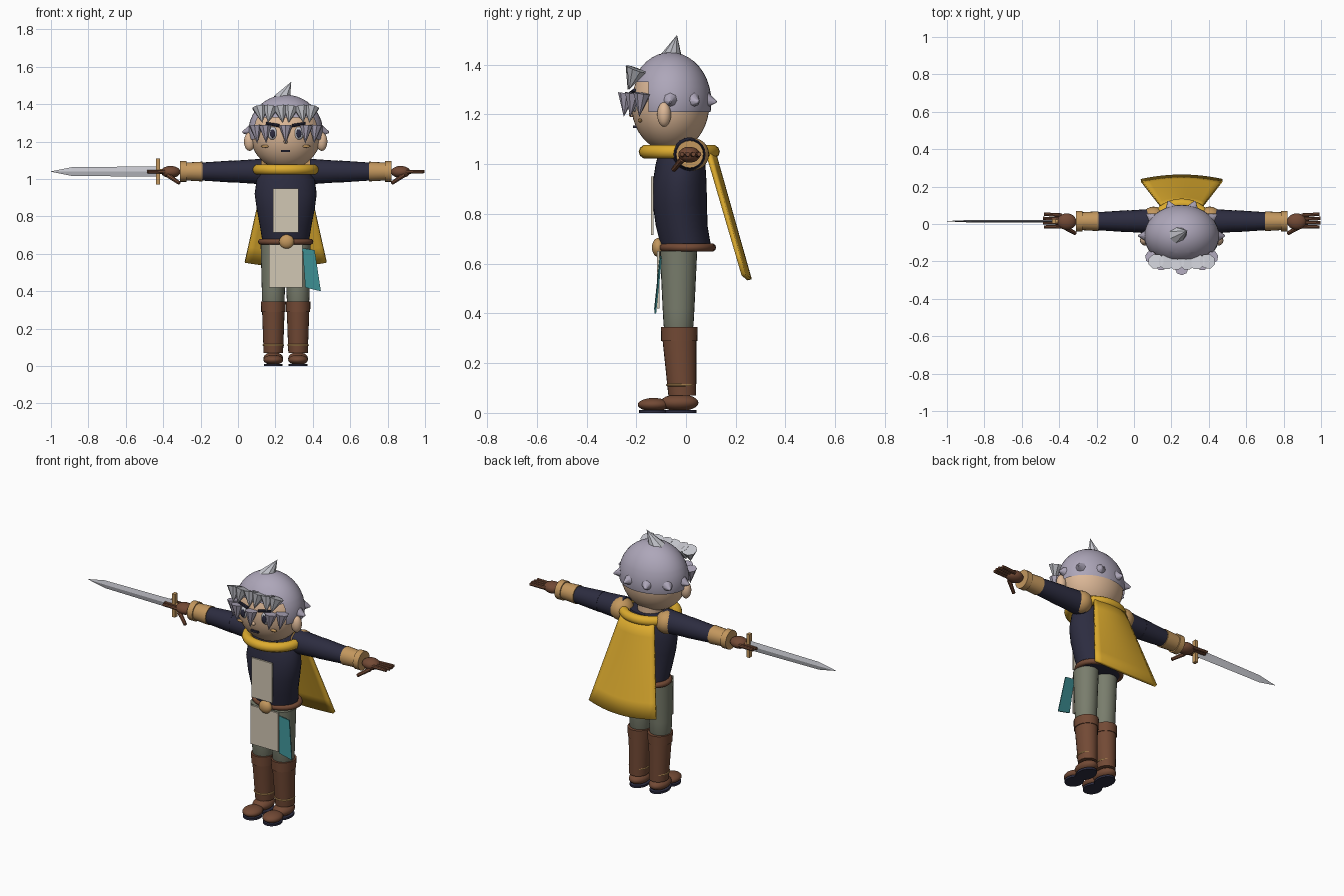
import bpy, bmesh
from math import sin, cos, pi, radians
from mathutils import Vector, Matrix

cube = bpy.data.objects.get("Cube")
if cube:
    bpy.data.objects.remove(cube)

CX = 0.255  # body centre line; the sword arm reaches further to one side


def material(name, r, g, b):
    m = bpy.data.materials.new(name)
    lin = [(c / 255) ** 2.2 for c in (r, g, b)] + [1]
    m.use_nodes = True
    m.diffuse_color = lin
    m.node_tree.nodes["Principled BSDF"].inputs["Base Color"].default_value = lin
    return m


SKIN = material("skin", 220, 183, 150)
HAIR = material("lilac_grey_hair", 172, 165, 184)
SILVER = material("silver", 196, 197, 204)
NAVY = material("dark_navy", 48, 48, 66)
LEATHER = material("tan_leather", 194, 150, 94)
BROWN = material("brown_leather", 114, 75, 56)
YELLOW = material("golden_cloth", 220, 170, 50)
BEIGE = material("beige_cloth", 208, 198, 178)
OLIVE = material("grey_green_cloth", 120, 124, 108)
TEAL = material("teal_cloth", 62, 138, 142)


def finish(name, bm, mat, smooth=True):
    bmesh.ops.recalc_face_normals(bm, faces=bm.faces)
    me = bpy.data.meshes.new(name)
    bm.to_mesh(me)
    bm.free()
    me.materials.append(mat)
    ob = bpy.data.objects.new(name, me)
    bpy.context.collection.objects.link(ob)
    if smooth:
        bpy.ops.object.select_all(action='DESELECT')
        ob.select_set(True)
        bpy.context.view_layer.objects.active = ob
        bpy.ops.object.shade_smooth_by_angle(angle=radians(40))
    return ob


def ball_mesh(c, r, seg=32):
    bm = bmesh.new()
    bmesh.ops.create_uvsphere(bm, u_segments=seg, v_segments=seg // 2, radius=1,
                              matrix=Matrix.Translation(c) @ Matrix.Diagonal((*r, 1)))
    return bm


def ball(name, c, r, mat, seg=24):
    return finish(name, ball_mesh(c, r, seg), mat)


def tube(name, a, b, r1, r2, mat, seg=20):
    a, b = Vector(a), Vector(b)
    d = b - a
    bm = bmesh.new()
    bmesh.ops.create_cone(bm, cap_ends=True, segments=seg, radius1=r1, radius2=r2, depth=d.length,
                          matrix=Matrix.Translation((a + b) / 2) @ d.to_track_quat('Z', 'Y').to_matrix().to_4x4())
    return finish(name, bm, mat)


def box(name, c, size, mat):
    bm = bmesh.new()
    bmesh.ops.create_cube(bm, size=1, matrix=Matrix.Translation(c) @ Matrix.Diagonal((*size, 1)))
    return finish(name, bm, mat, False)


def loft(name, rings, mat, smooth=True):
    """Skin a list of equal-length point loops and cap both ends."""
    bm = bmesh.new()
    loops = [[bm.verts.new(p) for p in ring] for ring in rings]
    n = len(loops[0])
    for lo, hi in zip(loops, loops[1:]):
        for i in range(n):
            j = (i + 1) % n
            bm.faces.new((lo[i], lo[j], hi[j], hi[i]))
    bm.faces.new(loops[0])
    bm.faces.new(loops[-1])
    return finish(name, bm, mat, smooth)


def ellipse(c, rx, ry, n=32):
    return [(c[0] + rx * cos(2 * pi * i / n), c[1] + ry * sin(2 * pi * i / n), c[2]) for i in range(n)]


def ring(name, c, rx, ry, t, mat, n=36, k=10):
    """Elliptical torus lying flat."""
    bm = bmesh.new()
    rows = []
    for i in range(n):
        u = 2 * pi * i / n
        rows.append([bm.verts.new((c[0] + (rx + t * cos(2 * pi * j / k)) * cos(u),
                                   c[1] + (ry + t * cos(2 * pi * j / k)) * sin(u),
                                   c[2] + t * sin(2 * pi * j / k))) for j in range(k)])
    for i in range(n):
        for j in range(k):
            a, b = rows[i], rows[(i + 1) % n]
            bm.faces.new((a[j], b[j], b[(j + 1) % k], a[(j + 1) % k]))
    return finish(name, bm, mat)


# Head and hair cap, cut straight at the nape and open over the face
HY = -0.063
ball("head", (CX, HY, 1.24), (0.19, 0.157, 0.19), SKIN, 40)
tube("neck", (CX, -0.03, 0.98), (CX, -0.03, 1.1), 0.07, 0.07, SKIN)
cap = ball_mesh((CX, HY, 1.25), (0.2, 0.165, 0.2), 40)
for co, no in (((0, 0, 1.21), (0, 0, 1)), ((0, 0, 1.33), (0, 0, 1)), ((0, -0.15, 0), (0, 1, 0))):
    bmesh.ops.bisect_plane(cap, geom=cap.verts[:] + cap.edges[:] + cap.faces[:], plane_co=co, plane_no=no)
cut = [f for f in cap.faces if f.calc_center_median().z < 1.21
       or (f.calc_center_median().z < 1.33 and f.calc_center_median().y < -0.15)]
bmesh.ops.delete(cap, geom=cut, context='FACES')
finish("hair_cap", cap, HAIR)

# Hair spikes: crown tuft, fringe, face locks and nape studs
tube("crown_tuft", (CX - 0.022, -0.06, 1.42), (0.285, -0.036, 1.52), 0.05, 0, SILVER, 8)
for i in range(6):
    x = CX + (i - 2.5) * 0.055
    y = -0.205 + 0.3 * (x - CX) ** 2
    tube(f"fringe_{i}", (x, y, 1.382), (x + 0.012 * (-1) ** i, y - 0.03, 1.3), 0.043, 0, SILVER, 8)
for i, dx in enumerate((-0.16, -0.11, 0, 0.11, 0.16)):
    y = HY - 0.175 * (1 - (dx / 0.21) ** 2) ** 0.5
    tube(f"face_lock_{i}", (CX + dx, y, 1.285), (CX + dx * 0.95, y - 0.012, 1.19), 0.036, 0, HAIR, 8)
for i in range(6):
    t = radians(36 * i)
    tube(f"nape_spike_{i}", (CX + 0.19 * cos(t), HY + 0.157 * sin(t), 1.257),
         (CX + 0.232 * cos(t), HY + 0.195 * sin(t), 1.25), 0.031, 0.004, HAIR, 8)

# Face and ears
for s, side in ((1, "left"), (-1, "right")):
    x = CX + s * 0.07
    ball(side + "_eye", (x, -0.206, 1.245), (0.027, 0.014, 0.035), SILVER, 16)
    ball(side + "_iris", (x, -0.219, 1.243), (0.014, 0.005, 0.023), NAVY, 16)
    tube(side + "_brow", (x - s * 0.035, -0.221, 1.285), (x + s * 0.035, -0.207, 1.298), 0.009, 0.007, NAVY, 8)
    ball(side + "_cheek", (CX + s * 0.11, -0.185, 1.175), (0.022, 0.008, 0.008), LEATHER, 12)
    ball(side + "_ear", (CX + s * 0.193, -0.088, 1.2), (0.03, 0.028, 0.05), SKIN, 20)
ball("nose", (CX, -0.218, 1.2), (0.011, 0.012, 0.011), SKIN, 12)
box("mouth", (CX, -0.203, 1.15), (0.048, 0.02, 0.011), NAVY)

# Torso, scarf, belt and cloth panels
loft("torso", [ellipse((CX, y, z), rx, ry) for z, y, rx, ry in (
    (0.65, 0.004, 0.122, 0.1), (0.75, -0.017, 0.138, 0.104), (0.84, -0.025, 0.155, 0.109),
    (0.92, -0.026, 0.166, 0.109), (1.0, -0.022, 0.155, 0.1), (1.06, -0.022, 0.12, 0.085))], NAVY)
ring("scarf", (CX, -0.027, 1.05), 0.15, 0.135, 0.028, YELLOW)
ring("belt", (CX, 0.005, 0.665), 0.132, 0.1, 0.016, BROWN)
ball("buckle", (CX + 0.005, -0.112, 0.665), (0.04, 0.025, 0.038), LEATHER)
box("chest_panel", (CX, -0.136, 0.832), (0.138, 0.009, 0.235), BEIGE)
box("front_apron", (CX, -0.112, 0.535), (0.18, 0.009, 0.23), BEIGE)


def cloth(name, corners, mat):
    quad = [Vector(p) for p in corners]
    return loft(name, [quad, [p + Vector((0, 0.006, 0)) for p in quad]], mat, False)


cloth("side_cloth", ((0.345, -0.106, 0.63), (0.41, -0.103, 0.62), (0.443, -0.126, 0.4), (0.36, -0.128, 0.42)), TEAL)

# Cape: flared curved sheet with thickness
bm = bmesh.new()
grid = []
for r in range(7):
    t = r / 6
    row = []
    for c in range(13):
        u = c / 6 - 1
        bow = 1 - u * u
        row.append(bm.verts.new((CX + u * (0.105 + 0.113 * t), 0.085 + 0.147 * t + 0.024 * bow,
                                 1.055 - 0.5 * t - 0.02 * bow * t)))
    grid.append(row)
for a, b in zip(grid, grid[1:]):
    for c in range(12):
        bm.faces.new((a[c], a[c + 1], b[c + 1], b[c]))
cape = finish("cape", bm, YELLOW)
solid = cape.modifiers.new("thickness", 'SOLIDIFY')
solid.thickness = 0.018
solid.offset = 0

# Limbs, built once per side
AZ, AY = 1.04, 0.015
for s, side in ((1, "left"), (-1, "right")):
    def at(dx, y, z):
        return (CX + s * dx, y, z)

    def part(name, a, b, r1, r2, mat, seg=20):
        return tube(f"{side}_{name}", at(*a), at(*b), r1, r2, mat, seg)

    # Arm
    ball(side + "_shoulder", at(0.15, 0.025, AZ), (0.065, 0.068, 0.066), LEATHER)
    part("upper_sleeve", (0.13, AY, AZ), (0.29, AY, AZ), 0.068, 0.057, NAVY)
    part("lower_sleeve", (0.285, AY, AZ), (0.45, AY, AZ), 0.059, 0.048, NAVY)
    part("cuff", (0.445, AY, AZ), (0.545, AY, AZ), 0.053, 0.047, LEATHER)
    part("cuff_rim", (0.53, AY, AZ), (0.565, AY, AZ), 0.055, 0.055, LEATHER)
    # Hand
    ball(side + "_palm", at(0.615, 0.013, 1.038), (0.052, 0.044, 0.032), BROWN)
    for i in range(4):
        y = -0.014 + i * 0.02
        part(f"finger_{i}", (0.64, y, 1.038), (0.745 - 0.006 * abs(i - 1.5), y * 1.15, 1.04), 0.011, 0.009, BROWN, 8)
    part("thumb", (0.63, -0.015, 1.02), (0.568, -0.05, 0.978), 0.013, 0.01, BROWN, 8)
    # Leg
    lx = 0.066
    loft(side + "_trouser", [ellipse(at(lx, y, z), rx, ry, 24) for z, y, rx, ry in (
        (0.32, -0.03, 0.05, 0.05), (0.35, -0.03, 0.06, 0.06), (0.42, -0.03, 0.062, 0.064),
        (0.65, -0.03, 0.068, 0.075))], OLIVE)
    loft(side + "_boot", [ellipse(at(lx, y, z), rx, ry, 24) for z, y, rx, ry in (
        (0.07, -0.015, 0.052, 0.056), (0.29, -0.026, 0.06, 0.068), (0.29, -0.027, 0.065, 0.073),
        (0.345, -0.027, 0.066, 0.074))], BROWN)
    ring(side + "_ankle_strap", at(lx, -0.02, 0.112), 0.052, 0.054, 0.006, LEATHER, 24, 8)
    ball(side + "_heel", at(lx, -0.027, 0.041), (0.053, 0.077, 0.034), BROWN)
    ball(side + "_toe", at(lx, -0.13, 0.033), (0.053, 0.064, 0.027), BROWN)
    for name, y, ry in (("heel", -0.027, 0.07), ("toe", -0.13, 0.058)):
        loft(f"{side}_{name}_sole", [ellipse(at(lx, y, z), 0.05, ry, 24) for z in (0, 0.012)], NAVY)

# Sword: diamond-section blade, guard and grip along the right arm
loft("blade", [[(x, AY, AZ + w), (x, AY - h, AZ), (x, AY, AZ - w), (x, AY + h, AZ)] for x, w, h in (
    (-0.42, 0.028, 0.007), (-0.89, 0.023, 0.006), (-1.0, 0.001, 0.001))], SILVER, False)
box("sword_guard", (-0.428, AY, AZ), (0.02, 0.026, 0.138), LEATHER)
tube("sword_grip", (-0.43, AY, AZ), (-0.33, AY, AZ), 0.013, 0.013, LEATHER, 10)
